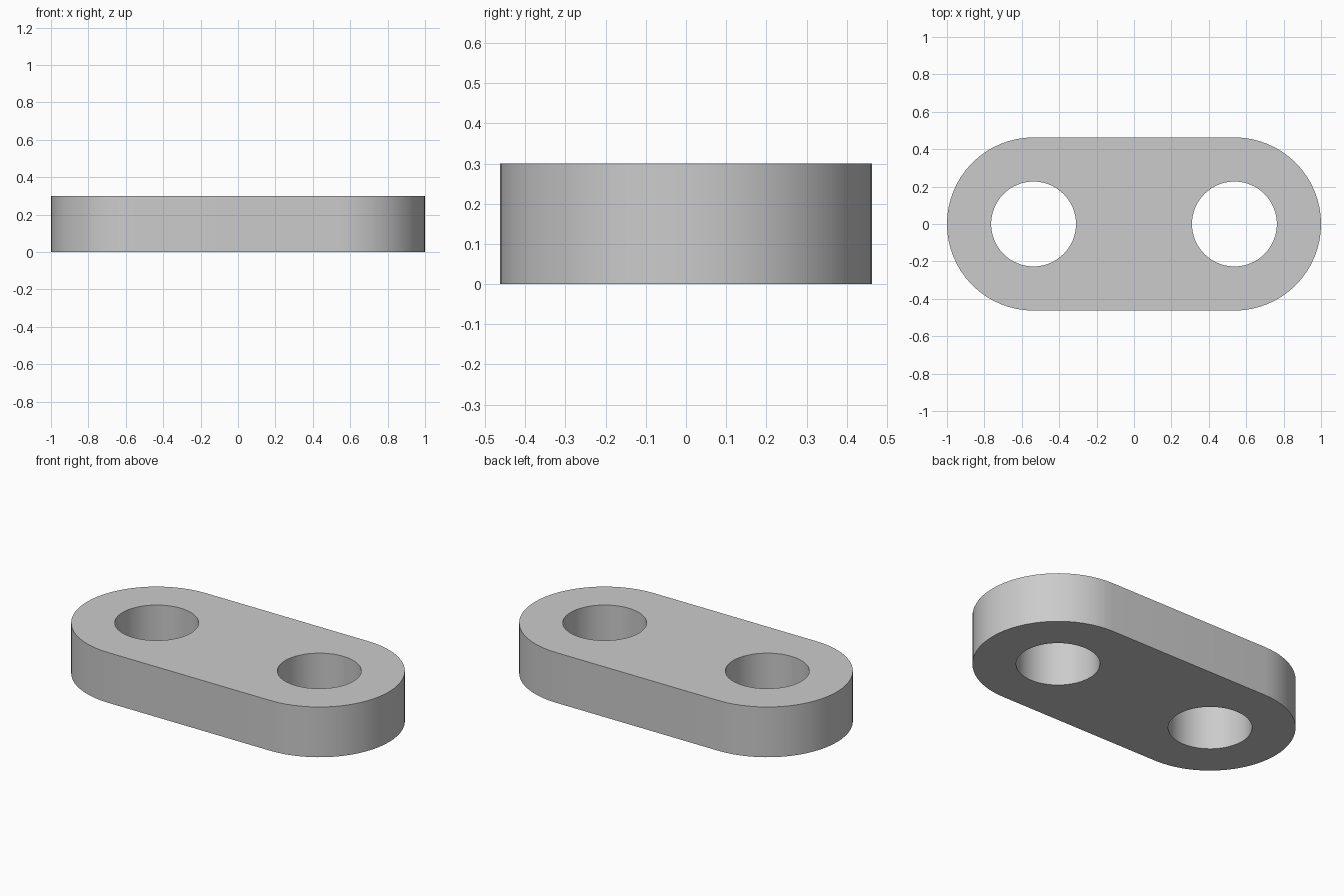
import bpy
import bmesh
from math import cos, sin, pi, radians

cube = bpy.data.objects.get("Cube")
if cube:
    bpy.data.objects.remove(cube, do_unlink=True)

END_RADIUS = 0.463
HOLE_RADIUS = 0.227
CENTRE = 1 - END_RADIUS
THICKNESS = 0.3
SEGMENTS = 64


def arc(cx, radius, start, sweep, steps):
    """Points along an arc centred on the x axis."""
    angles = [start + sweep * i / steps for i in range(steps + 1)]
    return [(cx + radius * cos(a), radius * sin(a), 0) for a in angles]


def add_loop(bm, points):
    """Closed ring of edges."""
    verts = [bm.verts.new(p) for p in points]
    return [bm.edges.new((v, verts[i - 1])) for i, v in enumerate(verts)]


# Outline with rounded ends, and a round hole at each end
bm = bmesh.new()
edges = add_loop(bm, arc(CENTRE, END_RADIUS, -pi / 2, pi, SEGMENTS // 2)
                 + arc(-CENTRE, END_RADIUS, pi / 2, pi, SEGMENTS // 2))
for side in (-1, 1):
    edges += add_loop(bm, arc(side * CENTRE, HOLE_RADIUS, 0, 2 * pi, SEGMENTS)[:-1])
bmesh.ops.triangle_fill(bm, edges=edges, use_beauty=True, normal=(0, 0, 1))

# Thicken the flat outline into the plate
extruded = bmesh.ops.extrude_face_region(bm, geom=bm.faces[:], use_keep_orig=True)
top = [g for g in extruded["geom"] if isinstance(g, bmesh.types.BMVert)]
bmesh.ops.translate(bm, verts=top, vec=(0, 0, THICKNESS))
bmesh.ops.recalc_face_normals(bm, faces=bm.faces[:])

mesh = bpy.data.meshes.new("link_plate")
bm.to_mesh(mesh)
bm.free()
plate = bpy.data.objects.new("link_plate", mesh)
bpy.context.collection.objects.link(plate)

# Plain grey finish
grey = bpy.data.materials.new("grey")
grey.use_nodes = True
colour = (0.6, 0.6, 0.6, 1)
grey.diffuse_color = colour
grey.node_tree.nodes["Principled BSDF"].inputs["Base Color"].default_value = colour
mesh.materials.append(grey)

# Smooth round walls with crisp rims
bpy.ops.object.select_all(action="DESELECT")
plate.select_set(True)
bpy.context.view_layer.objects.active = plate
bpy.ops.object.shade_smooth_by_angle(angle=radians(30))
